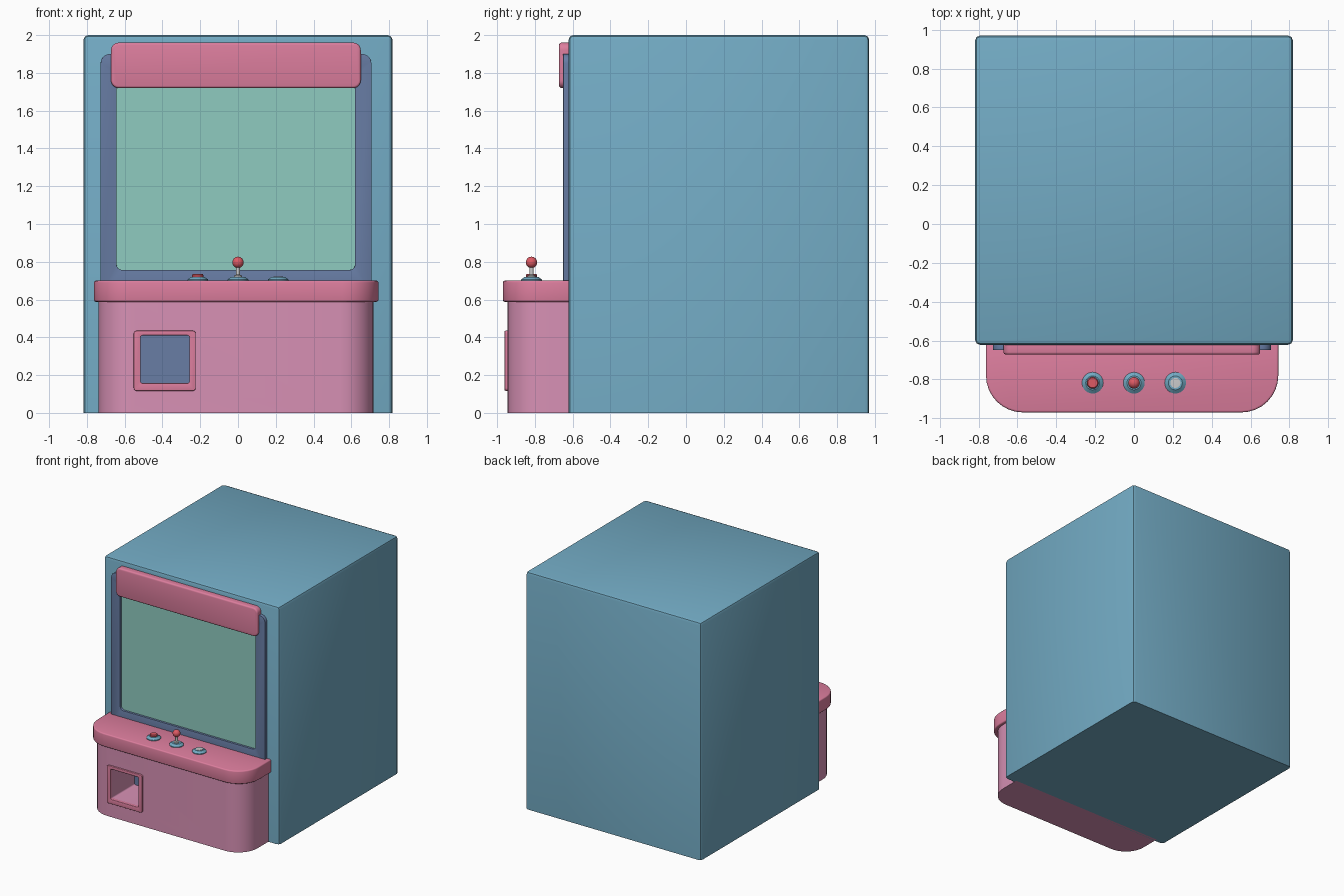
import bpy, bmesh
from math import sin, cos, pi, radians
from mathutils import Vector

if "Cube" in bpy.data.objects:
    bpy.data.objects.remove(bpy.data.objects["Cube"])

mats = {}


def material(name, rgb):
    m = bpy.data.materials.new(name)
    lin = [((c / 255 + 0.055) / 1.055) ** 2.4 for c in rgb]
    m.diffuse_color = (*lin, 1)
    m.use_nodes = True
    m.node_tree.nodes["Principled BSDF"].inputs["Base Color"].default_value = m.diffuse_color
    mats[name] = m


for n, c in {"teal": (114, 170, 195), "rose": (221, 126, 158), "pink": (216, 145, 181),
             "slate": (104, 125, 165), "mint": (143, 203, 192), "red": (222, 90, 100),
             "white": (228, 226, 226)}.items():
    material(n, c)


def make(name, bm, mat):
    bmesh.ops.recalc_face_normals(bm, faces=bm.faces[:])
    me = bpy.data.meshes.new(name)
    bm.to_mesh(me)
    bm.free()
    ob = bpy.data.objects.new(name, me)
    bpy.context.collection.objects.link(ob)
    if mat:
        me.materials.append(mats[mat])
    return ob


def outline(u0, u1, v0, v1, r_low, r_high, seg=8):
    """Rounded rectangle with one radius for the low-v corners and one for the high-v corners."""
    pts = []
    for u, v, r, su, sv, a0 in ((u0, v0, r_low, 1, 1, pi), (u1, v0, r_low, -1, 1, 1.5 * pi),
                                (u1, v1, r_high, -1, -1, 0), (u0, v1, r_high, 1, -1, 0.5 * pi)):
        if r == 0:
            pts.append((u, v))
            continue
        for i in range(seg + 1):
            a = a0 + 0.5 * pi * i / seg
            pts.append((u + su * r + r * cos(a), v + sv * r + r * sin(a)))
    return pts


def prism(name, pts, lo, hi, axis, mat):
    """Extrude an outline along y (xz outline) or z (xy outline)."""
    bm = bmesh.new()
    place = (lambda p: (p[0], lo, p[1])) if axis == "y" else (lambda p: (p[0], p[1], lo))
    step = Vector((0, hi - lo, 0)) if axis == "y" else Vector((0, 0, hi - lo))
    face = bm.faces.new([bm.verts.new(place(p)) for p in pts])
    ext = bmesh.ops.extrude_face_region(bm, geom=[face], use_keep_orig=True)
    bmesh.ops.translate(bm, vec=step, verts=[g for g in ext["geom"] if isinstance(g, bmesh.types.BMVert)])
    return make(name, bm, mat)


def finish(ob, bevel=0, cutter=None):
    bpy.ops.object.select_all(action="DESELECT")
    ob.select_set(True)
    bpy.context.view_layer.objects.active = ob
    if cutter:
        m = ob.modifiers.new("cut", "BOOLEAN")
        m.operation, m.object, m.solver = "DIFFERENCE", cutter, "EXACT"
        bpy.ops.object.modifier_apply(modifier="cut")
    if bevel:
        m = ob.modifiers.new("round", "BEVEL")
        m.width, m.segments, m.limit_method, m.angle_limit = bevel, 3, "ANGLE", radians(45)
        bpy.ops.object.modifier_apply(modifier="round")
    bpy.ops.object.shade_smooth_by_angle(angle=radians(35))
    return ob


def lathe(name, profile, x, mat, y=-0.818, seg=24):
    """Revolve (radius, z) points around a vertical axis."""
    bm = bmesh.new()
    vs = [bm.verts.new((x + r, y, z)) for r, z in profile]
    es = [bm.edges.new(p) for p in zip(vs, vs[1:])]
    bmesh.ops.spin(bm, geom=vs + es, cent=(x, y, 0), axis=(0, 0, 1), angle=2 * pi, steps=seg)
    bmesh.ops.remove_doubles(bm, verts=bm.verts[:], dist=1e-5)
    return finish(make(name, bm, mat))


# Cabinet: box with softened edges, sharp at the floor
cab = bmesh.new()
bmesh.ops.create_cube(cab, size=1)
for v in cab.verts:
    v.co = (v.co.x * 1.636, 0.174 + v.co.y * 1.592, 1 + v.co.z * 2)
bmesh.ops.bevel(cab, geom=[e for e in cab.edges if max(v.co.z for v in e.verts) > 1],
                offset=0.025, segments=2, profile=0.5, affect="EDGES")
finish(make("cabinet", cab, "teal"))

# Screen surround with a window cut through it
window = prism("window_cutter", outline(-0.643, 0.62, 0.757, 1.80, 0.03, 0.03), -0.8, -0.5, "y", None)
bezel = prism("screen_surround", outline(-0.727, 0.706, 0.62, 1.90, 0, 0.05), -0.65, -0.60, "y", "slate")
finish(bezel, 0.01, window)

# Screen
finish(prism("screen", outline(-0.655, 0.632, 0.745, 1.81, 0.03, 0.03), -0.632, -0.605, "y", "mint"))

# Header panel
finish(prism("header_panel", outline(-0.672, 0.65, 1.72, 1.96, 0.04, 0.04), -0.672, -0.60, "y", "rose"), 0.012)

# Lower base with a chute opening
chute = prism("chute_cutter", outline(-0.516, -0.257, 0.157, 0.41, 0.012, 0.012), -1.2, -0.637, "y", None)
base = prism("lower_base", outline(-0.738, 0.718, -0.945, -0.60, 0.18, 0), 0, 0.60, "z", "pink")
finish(base, 0, chute)
frame = prism("chute_frame", outline(-0.552, -0.224, 0.117, 0.435, 0.015, 0.015), -0.96, -0.93, "y", "rose")
finish(frame, 0.006, chute)
finish(prism("chute_back", outline(-0.53, -0.245, 0.145, 0.42, 0, 0), -0.639, -0.61, "y", "slate"))

# Control deck
finish(prism("control_deck", outline(-0.762, 0.743, -0.97, -0.60, 0.19, 0), 0.588, 0.70, "z", "rose"), 0.01)

# Control collars, buttons and joystick
for label, x in (("left", -0.213), ("middle", 0.0), ("right", 0.213)):
    lathe(label + "_collar", [(0, 0.69), (0.055, 0.69), (0.055, 0.706), (0.036, 0.72), (0, 0.72)], x, "teal")
lathe("red_button", [(0, 0.71), (0.03, 0.71), (0.03, 0.73), (0.025, 0.736), (0, 0.736)], -0.213, "red")
lathe("white_button", [(0, 0.71), (0.026, 0.71), (0.026, 0.722), (0, 0.723)], 0.213, "white")
lathe("joystick_shaft", [(0, 0.71), (0.022, 0.71), (0.02, 0.727), (0.01, 0.732), (0.01, 0.785), (0, 0.785)],
      0.0, "white")
ball = [(0.03 * sin(pi * i / 12), 0.797 - 0.03 * cos(pi * i / 12)) for i in range(13)]
lathe("joystick_ball", ball, 0.0, "red")

for helper in (window, chute):
    bpy.data.objects.remove(helper)
